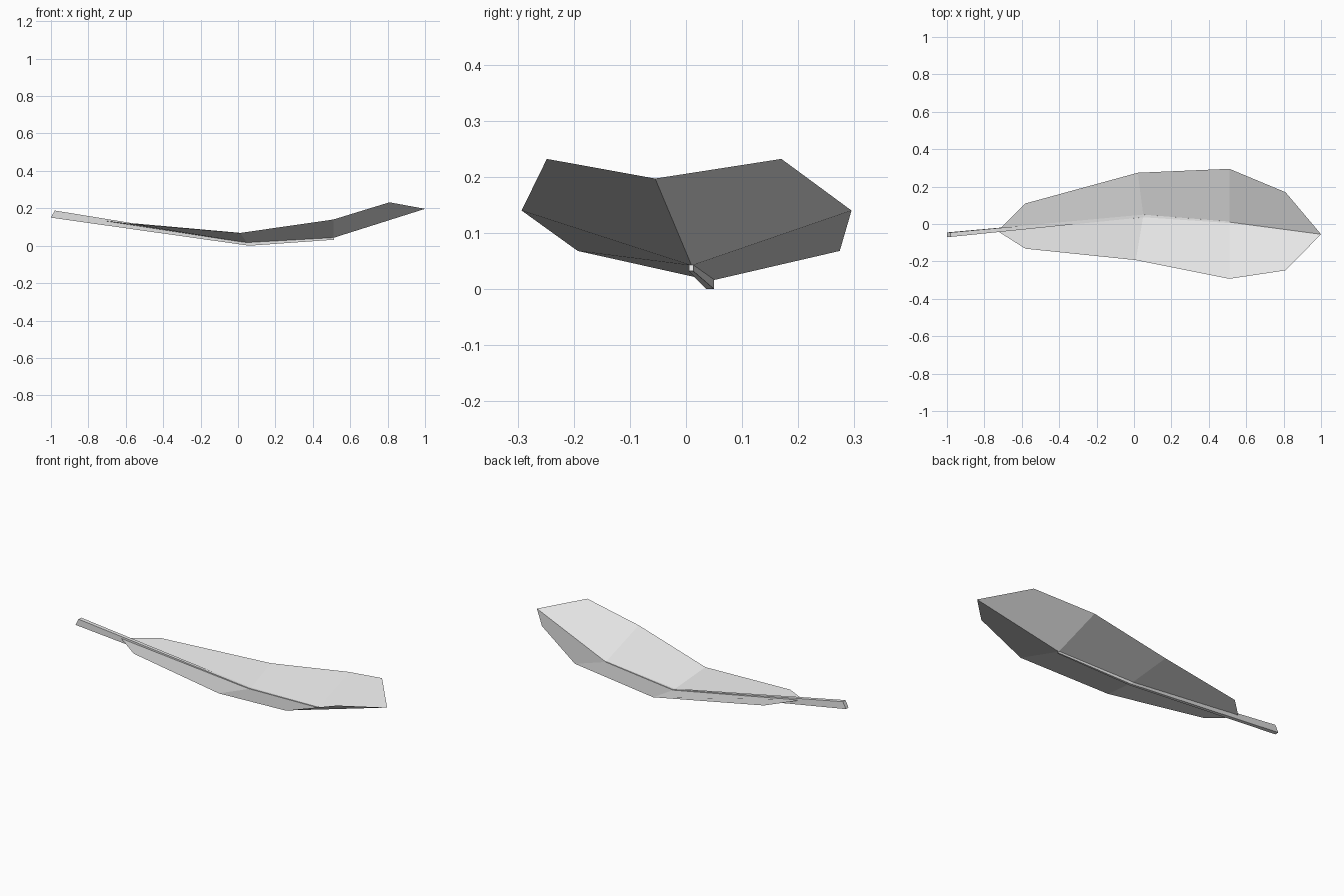
import bpy
import bmesh

cube = bpy.data.objects.get("Cube")
if cube:
    bpy.data.objects.remove(cube, do_unlink=True)

grey = bpy.data.materials.new("light grey")
grey.use_nodes = True
colour = (0.8, 0.8, 0.8, 1)
grey.diffuse_color = colour
grey.node_tree.nodes["Principled BSDF"].inputs["Base Color"].default_value = colour


def finish(name, bm):
    mesh = bpy.data.meshes.new(name)
    bm.to_mesh(mesh)
    bm.free()
    mesh.materials.append(grey)
    obj = bpy.data.objects.new(name, mesh)
    bpy.context.collection.objects.link(obj)
    return obj


# Leaf blade: a folded sheet with three panels on each side of the midrib
midrib = [(-0.73, -0.038, 0.135), (0.05, 0.045, 0.015),
          (0.51, 0.01, 0.042), (1.0, -0.055, 0.197)]
left_edge = [(-0.58, 0.11, 0.118), (0.02, 0.274, 0.068),
             (0.51, 0.295, 0.14), (0.81, 0.17, 0.232)]
right_edge = [(-0.58, -0.132, 0.118), (0.01, -0.193, 0.068),
              (0.51, -0.293, 0.14), (0.81, -0.248, 0.232)]
bm = bmesh.new()
rib = [bm.verts.new(p) for p in midrib]
for edge, flip in ((left_edge, False), (right_edge, True)):
    rim = [bm.verts.new(p) for p in edge]
    for i in range(3):
        panel = [rib[i], rib[i + 1], rim[i + 1], rim[i]]
        if i == 2:
            panel = [rib[2], rib[3], rim[3], rim[2]]
        bm.faces.new(panel[::-1] if flip else panel)
finish("leaf_blade", bm)

# Stem: square bar tapering along the midrib
# each station: top x, bottom x, centre y, width, top z, bottom z
stations = [(-0.98, -1.0, -0.057, 0.024, 0.188, 0.15),
            (0.05, 0.06, 0.043, 0.014, 0.02, 0.0),
            (0.51, 0.515, 0.009, 0.008, 0.046, 0.032)]
bm = bmesh.new()
rings = []
for top_x, low_x, y, width, top_z, low_z in stations:
    h = width / 2
    rings.append([bm.verts.new(p) for p in (
        (top_x, y - h, top_z), (top_x, y + h, top_z),
        (low_x, y + h, low_z), (low_x, y - h, low_z))])
for a, b in zip(rings, rings[1:]):
    for i in range(4):
        j = (i + 1) % 4
        bm.faces.new((a[i], a[j], b[j], b[i]))
bm.faces.new(rings[0][::-1])
bm.faces.new(rings[-1])
bmesh.ops.recalc_face_normals(bm, faces=bm.faces[:])
finish("stem", bm)
